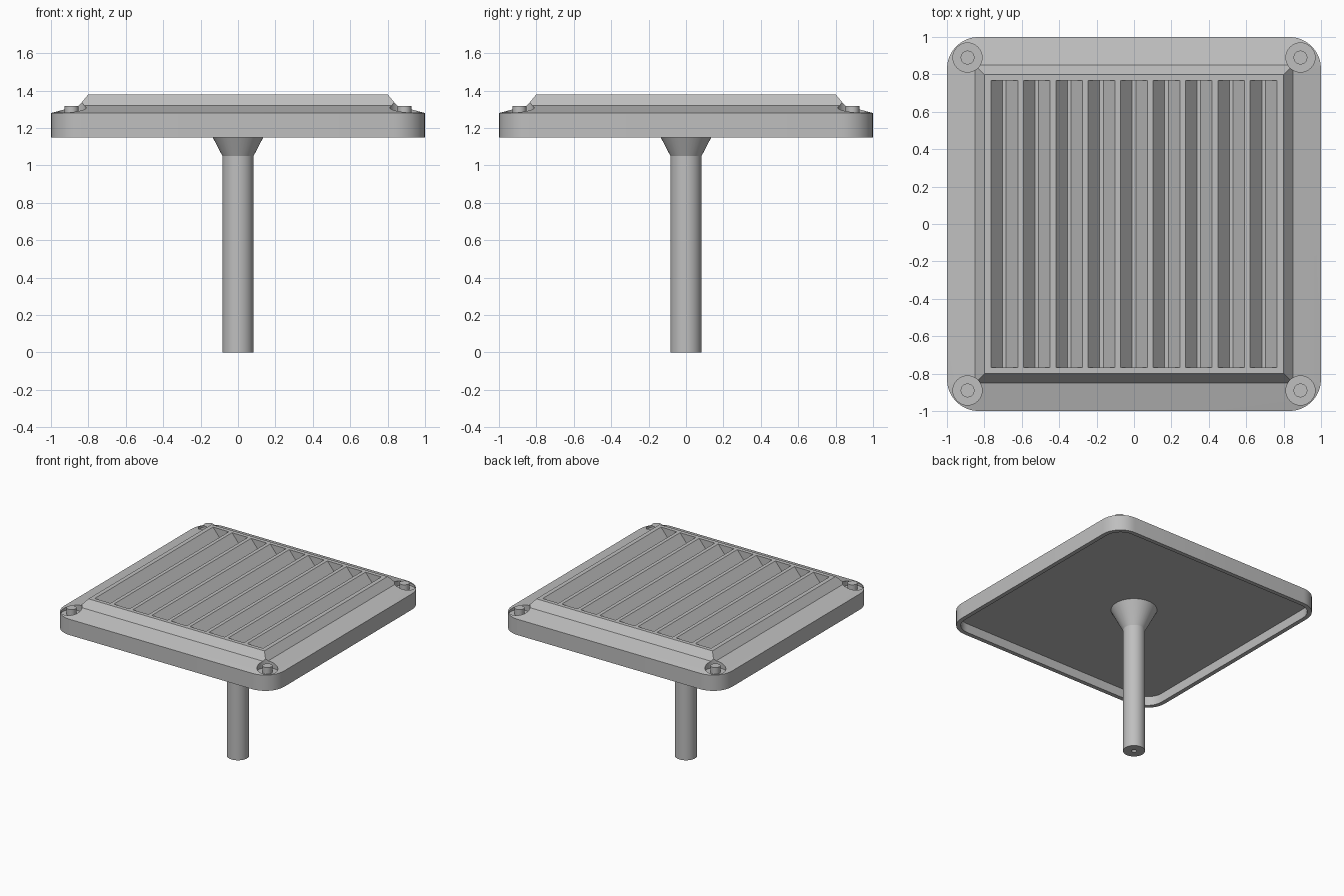
import bpy, bmesh
from math import sin, cos, pi, radians

cube = bpy.data.objects.get("Cube")
if cube:
    bpy.data.objects.remove(cube, do_unlink=True)

metal = bpy.data.materials.new("grey_metal")
metal.use_nodes = True
grey = (0.52, 0.52, 0.52, 1)
metal.diffuse_color = grey
metal.node_tree.nodes["Principled BSDF"].inputs["Base Color"].default_value = grey


def make_object(name, bm):
    bmesh.ops.remove_doubles(bm, verts=bm.verts, dist=1e-5)
    bmesh.ops.recalc_face_normals(bm, faces=bm.faces)
    mesh = bpy.data.meshes.new(name)
    bm.to_mesh(mesh)
    bm.free()
    mesh.materials.append(metal)
    obj = bpy.data.objects.new(name, mesh)
    bpy.context.collection.objects.link(obj)
    return obj


def activate(obj):
    bpy.ops.object.select_all(action='DESELECT')
    obj.select_set(True)
    bpy.context.view_layer.objects.active = obj


def smooth(obj):
    activate(obj)
    bpy.ops.object.shade_smooth_by_angle(angle=radians(20))


def loft(bm, rings):
    """Skin matching rings of points and cap both ends."""
    loops = [[bm.verts.new(p) for p in ring] for ring in rings]
    n = len(loops[0])
    for a, b in zip(loops, loops[1:]):
        for i in range(n):
            j = (i + 1) % n
            bm.faces.new((a[i], a[j], b[j], b[i]))
    bm.faces.new(loops[0])
    bm.faces.new(loops[-1])


def rounded_square(half, radius, z, steps=9):
    ring = []
    for k, (sx, sy) in enumerate(((1, 1), (-1, 1), (-1, -1), (1, -1))):
        for i in range(steps + 1):
            a = (k + i / steps) * pi / 2
            c = half - radius
            ring.append((sx * c + radius * cos(a), sy * c + radius * sin(a), z))
    return ring


def circle(r, z, cx=0, cy=0, n=40):
    return [(cx + r * cos(2 * pi * i / n), cy + r * sin(2 * pi * i / n), z)
            for i in range(n)]


def cut(target, cutter):
    cutter.hide_render = True
    mod = target.modifiers.new("cut", 'BOOLEAN')
    mod.operation = 'DIFFERENCE'
    mod.solver = 'EXACT'
    mod.object = cutter
    activate(target)
    bpy.ops.object.modifier_apply(modifier=mod.name)
    bpy.data.objects.remove(cutter, do_unlink=True)


corners = [(x, y) for x in (-0.89, 0.89) for y in (-0.89, 0.89)]

# Cover plate: hollow underside, rounded rim, sloping border, raised deck
bm = bmesh.new()
loft(bm, [rounded_square(h, r, z) for h, r, z in (
    (0.965, 0.135, 1.225), (0.965, 0.135, 1.15), (1, 0.17, 1.15),
    (1, 0.17, 1.28), (0.85, 0, 1.32), (0.8, 0, 1.38))])
plate = make_object("cover_plate", bm)

# Nine V-shaped grooves along the deck
bm = bmesh.new()
for i in range(9):
    x = (i - 4) * 0.1733
    section = ((-0.0717, 1.38), (-0.01, 1.305), (0.01, 1.305),
               (0.0717, 1.38), (0.0717, 1.42), (-0.0717, 1.42))
    loft(bm, [[(x + dx, y, z) for dx, z in section] for y in (-0.768, 0.768)])
cut(plate, make_object("groove_cutter", bm))

# Round screw pockets in the corners
bm = bmesh.new()
for x, y in corners:
    loft(bm, [circle(0.078, z, x, y) for z in (1.265, 1.45)])
cut(plate, make_object("pocket_cutter", bm))
smooth(plate)

# Screw heads standing in the pockets
for i, (x, y) in enumerate(corners):
    bm = bmesh.new()
    loft(bm, [circle(0.037, z, x, y, 24) for z in (1.26, 1.318)])
    smooth(make_object(f"screw_{i + 1}", bm))

# Stem with flared neck and a small bore in its foot
bm = bmesh.new()
loft(bm, [circle(r, z) for r, z in (
    (0.018, 0.15), (0.018, 0), (0.083, 0), (0.083, 1.05),
    (0.174, 1.225), (0.174, 1.235))])
smooth(make_object("stem", bm))
